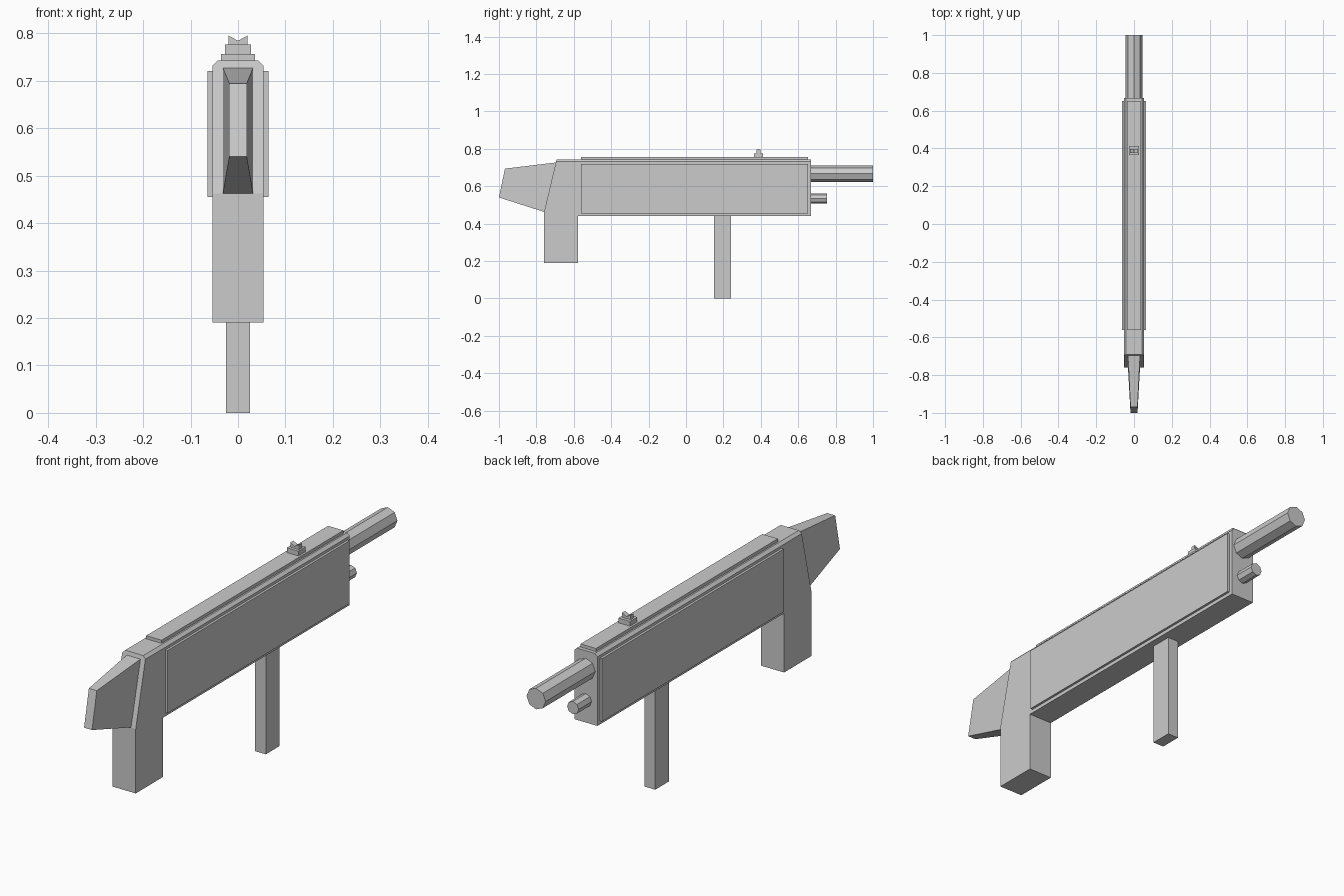
import bpy, bmesh, math
from mathutils import Matrix

if "Cube" in bpy.data.objects:
    bpy.data.objects.remove(bpy.data.objects["Cube"])


def finish(name, bm):
    bmesh.ops.recalc_face_normals(bm, faces=bm.faces)
    me = bpy.data.meshes.new(name)
    bm.to_mesh(me)
    bm.free()
    ob = bpy.data.objects.new(name, me)
    bpy.context.collection.objects.link(ob)
    return ob


def loft(name, ring_a, ring_b, top_bevel=0):
    """Closed solid between two matching rings of points."""
    bm = bmesh.new()
    a = [bm.verts.new(p) for p in ring_a]
    b = [bm.verts.new(p) for p in ring_b]
    bm.faces.new(a)
    bm.faces.new(b[::-1])
    n = len(a)
    for i in range(n):
        j = (i + 1) % n
        bm.faces.new((a[i], b[i], b[j], a[j]))
    if top_bevel:
        zmax = max(v.co.z for v in bm.verts)
        edges = [e for e in bm.edges
                 if all(v.co.z > zmax - 1e-5 for v in e.verts)
                 and abs(e.verts[0].co.y - e.verts[1].co.y) > 0.1]
        bmesh.ops.bevel(bm, geom=edges, offset=top_bevel, segments=1,
                        affect='EDGES')
    return finish(name, bm)


def box(name, x, y, z):
    ring = [(y[0], z[0]), (y[1], z[0]), (y[1], z[1]), (y[0], z[1])]
    return loft(name, [(x[0], *p) for p in ring], [(x[1], *p) for p in ring])


def rod(name, r, y0, y1, z):
    bm = bmesh.new()
    m = Matrix.Translation((0, (y0 + y1) / 2, z)) @ Matrix.Rotation(math.pi / 2, 4, 'X')
    bmesh.ops.create_cone(bm, cap_ends=True, segments=8, radius1=r, radius2=r,
                          depth=y1 - y0, matrix=m)
    return finish(name, bm)


# Main housing with rear grip, one side profile with chamfered top edges
side = [(0.668, 0.44), (0.668, 0.743), (-0.692, 0.743), (-0.759, 0.462),
        (-0.759, 0.19), (-0.577, 0.19), (-0.577, 0.44)]
loft("housing", [(-0.054, *p) for p in side], [(0.054, *p) for p in side], 0.0115)

# Raised side panels
for s, label in ((-1, "left"), (1, "right")):
    box(label + "_panel", sorted((s * 0.05, s * 0.064)), (-0.561, 0.652), (0.455, 0.72))

# Top rail and notched sight
box("top_rail", (-0.036, 0.036), (-0.561, 0.652), (0.74, 0.756))
box("sight_base", (-0.027, 0.027), (0.364, 0.412), (0.754, 0.776))
notch = [(-0.02, 0.774), (0.02, 0.774), (0.02, 0.795), (0, 0.784), (-0.02, 0.795)]
loft("sight_notch", [(x, 0.377, z) for x, z in notch], [(x, 0.398, z) for x, z in notch])

# Octagonal barrel and the short rod below it
rod("barrel", 0.0445, 0.66, 1.0, 0.667)
rod("lower_rod", 0.027, 0.66, 0.754, 0.535)

# Front support post
box("front_post", (-0.025, 0.025), (0.15, 0.241), (0, 0.445))


# Tapered rear stock
def stock_ring(w, bottom, top):
    return [(-w, *bottom), (w, *bottom), (w, *top), (-w, *top)]


loft("stock", stock_ring(0.032, (-0.757, 0.462), (-0.694, 0.727)),
     stock_ring(0.0185, (-1.0, 0.54), (-0.968, 0.694)))
